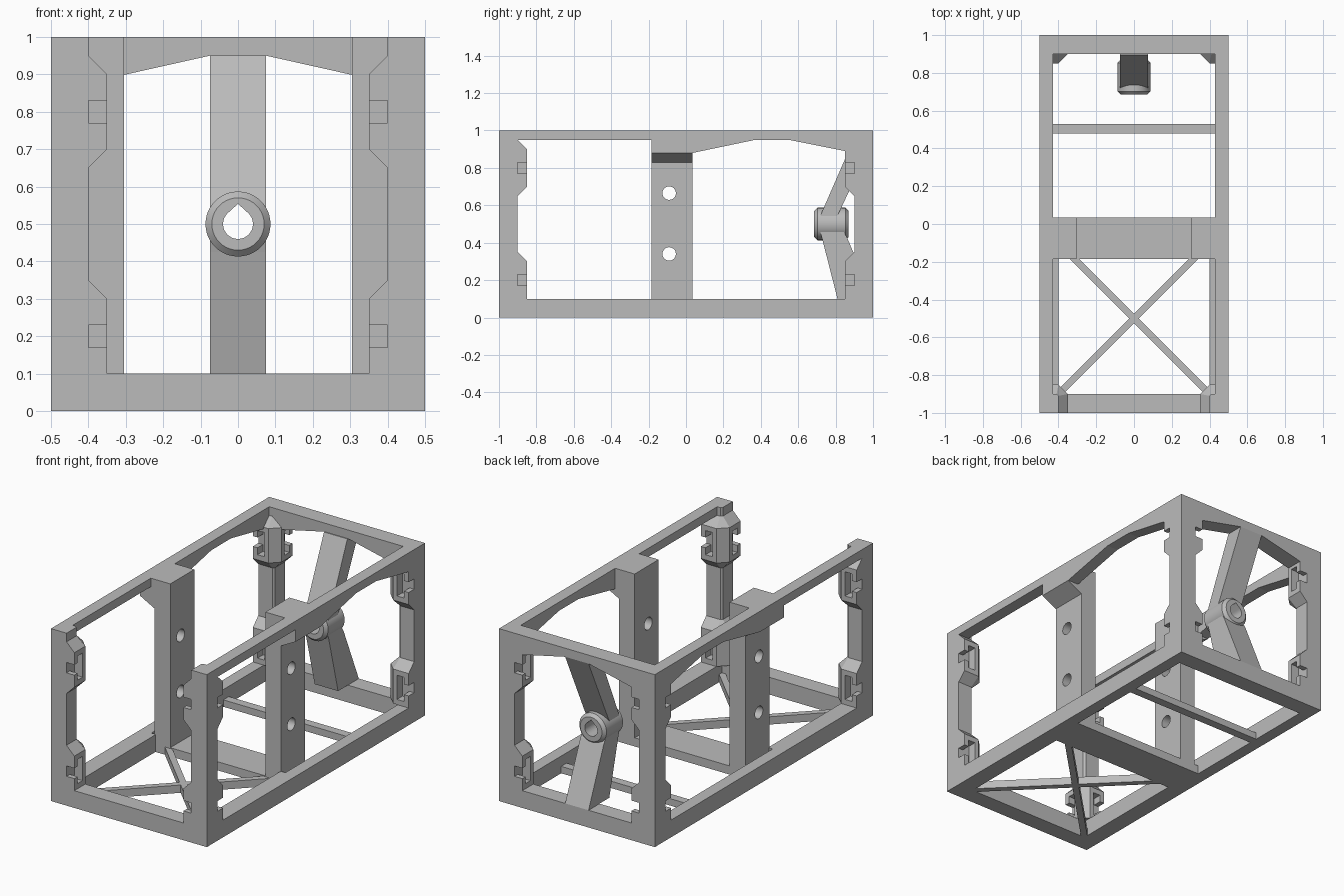
import bpy, bmesh, math

if "Cube" in bpy.data.objects:
    bpy.data.objects.remove(bpy.data.objects["Cube"], do_unlink=True)

GREY = (0.5, 0.5, 0.5, 1)
mat = bpy.data.materials.new("plain grey")
mat.use_nodes = True
mat.diffuse_color = GREY
mat.node_tree.nodes["Principled BSDF"].inputs["Base Color"].default_value = GREY


def loft(name, rings):
    """Skin equal-length rings of points and cap both ends."""
    bm = bmesh.new()
    rows = [[bm.verts.new(p) for p in ring] for ring in rings]
    n = len(rows[0])
    for a, b in zip(rows, rows[1:]):
        for i in range(n):
            j = (i + 1) % n
            bm.faces.new((a[i], a[j], b[j], b[i]))
    bm.faces.new(rows[0])
    bm.faces.new(rows[-1])
    bmesh.ops.recalc_face_normals(bm, faces=bm.faces)
    mesh = bpy.data.meshes.new(name)
    bm.to_mesh(mesh)
    bm.free()
    mesh.materials.append(mat)
    ob = bpy.data.objects.new(name, mesh)
    bpy.context.collection.objects.link(ob)
    return ob


def prism_x(name, profile, x0, x1):
    return loft(name, [[(x, y, z) for y, z in profile] for x in (x0, x1)])


def prism_y(name, profile, y0, y1):
    return loft(name, [[(x, y, z) for x, z in profile] for y in (y0, y1)])


def box(name, x, y, z):
    corners = [(x[0], y[0]), (x[1], y[0]), (x[1], y[1]), (x[0], y[1])]
    return loft(name, [[(a, b, h) for a, b in corners] for h in z])


def cut(ob, cutters):
    """Subtract the cutters, bake the result and delete the cutters."""
    for c in cutters:
        m = ob.modifiers.new("cut", 'BOOLEAN')
        m.operation, m.solver, m.object = 'DIFFERENCE', 'EXACT', c
        c.hide_render = True
    dg = bpy.context.evaluated_depsgraph_get()
    mesh = bpy.data.meshes.new_from_object(ob.evaluated_get(dg))
    ob.modifiers.clear()
    ob.data = mesh
    for c in cutters:
        bpy.data.objects.remove(c, do_unlink=True)


# Corner posts with chamfered, slotted brackets
SLIM = [(.5, 1), (.4, 1), (.4, .91), (.41, .9), (.5, .9)]
WIDE = [(.5, 1), (.35, 1), (.35, .9), (.4, .85), (.5, .85)]
LEVELS = [(0, SLIM), (.1, SLIM), (.1, WIDE), (.3, WIDE), (.35, SLIM),
          (.65, SLIM), (.7, WIDE), (.9, WIDE), (.95, SLIM), (1, SLIM)]


def span(s, a, b):
    return sorted((s * a, s * b))


def corner_post(name, sx, sy):
    post = loft(name, [[(sx * x, sy * y, z) for x, y in plan] for z, plan in LEVELS])
    cutters = []
    for zc in (.2, .8):
        for half, depth in ((.03, .05), (.07, .03)):
            zr = (zc - half, zc + half)
            outer = .06 if half == .03 else .02
            # slot or pocket on the end face, then the same on the side face
            cutters.append(box("cutter", span(sx, .33, .4), span(sy, .925, .95 + outer), zr))
            cutters.append(box("cutter", span(sx, .425, .45 + outer), span(sy, .83, .9), zr))
    cut(post, cutters)


for side, sx in (("left", 1), ("right", -1)):
    for end, sy in (("front", -1), ("back", 1)):
        corner_post(f"{end}_{side}_post", sx, sy)

    # Side rails
    box(f"{side}_bottom_rail", span(sx, .43, .5), (-1, 1), (0, .1))
    box(f"{side}_bottom_ledge", span(sx, .4, .44), (-.95, -.18), (0, .1))
    rail = [(-1, 1), (-1, .95), (-.185, .95), (-.185, .88), (.035, .88),
            (.37, .95), (.55, .95), (.85, .89), (1, .86), (1, 1)]
    prism_x(f"{side}_top_rail", rail, sx * .43, sx * .5)

    # Middle pillar flaring out to the top rail, with two holes
    outline = [(.305, 0), (.405, 0), (.405, .83), (.5, .88), (.5, 1), (.305, 1)]
    pillar = prism_y(f"{side}_pillar", [(sx * x, z) for x, z in outline], -.185, .035)
    holes = []
    for zc in (.34, .665):
        circle = [(-.09 + .036 * math.cos(i * math.tau / 24),
                   zc + .036 * math.sin(i * math.tau / 24)) for i in range(24)]
        holes.append(prism_x("cutter", circle, sx * .25, sx * .46))
    cut(pillar, holes)

# End beams and floor crosspieces
box("front_bottom_beam", (-.5, .5), (-1, -.9), (0, .1))
box("back_bottom_beam", (-.5, .5), (.9, 1), (0, .1))
prism_y("back_top_beam", [(-.5, 1), (-.5, .855), (-.075, .95), (.075, .95),
                          (.5, .855), (.5, 1)], .9, 1)
box("floor_plate", (-.45, .45), (-.185, .035), (0, .05))
box("floor_bar", (-.45, .45), (.48, .53), (0, .04))

# Crossed floor braces
for name, s in (("brace_a", 1), ("brace_b", -1)):
    plan = [(-.43, -.9), (-.4, -.92), (.33, -.19), (.33, -.15), (.31, -.16)]
    plan = [(-.42, -.895), (-.395, -.92), (.35, -.175), (.325, -.15)]
    loft(name, [[(s * x, y, z) for x, y in plan] for z in (0, .045)])

# Bent back strut and the bushing it carries
strut = prism_x("back_strut", [(.81, .1), (.727, .425), (.705, .5), (.727, .565),
                               (.895, .95), (1, .95), (.82, .565), (.80, .53),
                               (.86, .43), (1, .1)], -.075, .075)


def ring(r, y):
    return [(r * math.cos(i * math.tau / 40), y, .5 + r * math.sin(i * math.tau / 40))
            for i in range(40)]


bushing = loft("bushing", [ring(.07, .685), ring(.087, .702),
                           ring(.087, .853), ring(.07, .87)])

# Teardrop bore through both
bore = [(.04 * math.cos(math.radians(a)), .5 + .04 * math.sin(math.radians(a)))
        for a in range(135, 406, 10)] + [(0, .554)]
for part in (strut, bushing):
    cut(part, [prism_y("cutter", bore, .6, 1.1)])

bpy.ops.object.select_all(action='DESELECT')
for ob in [bushing, bpy.data.objects["left_pillar"], bpy.data.objects["right_pillar"]]:
    ob.select_set(True)
bpy.context.view_layer.objects.active = bushing
bpy.ops.object.shade_smooth_by_angle(angle=math.radians(30))
